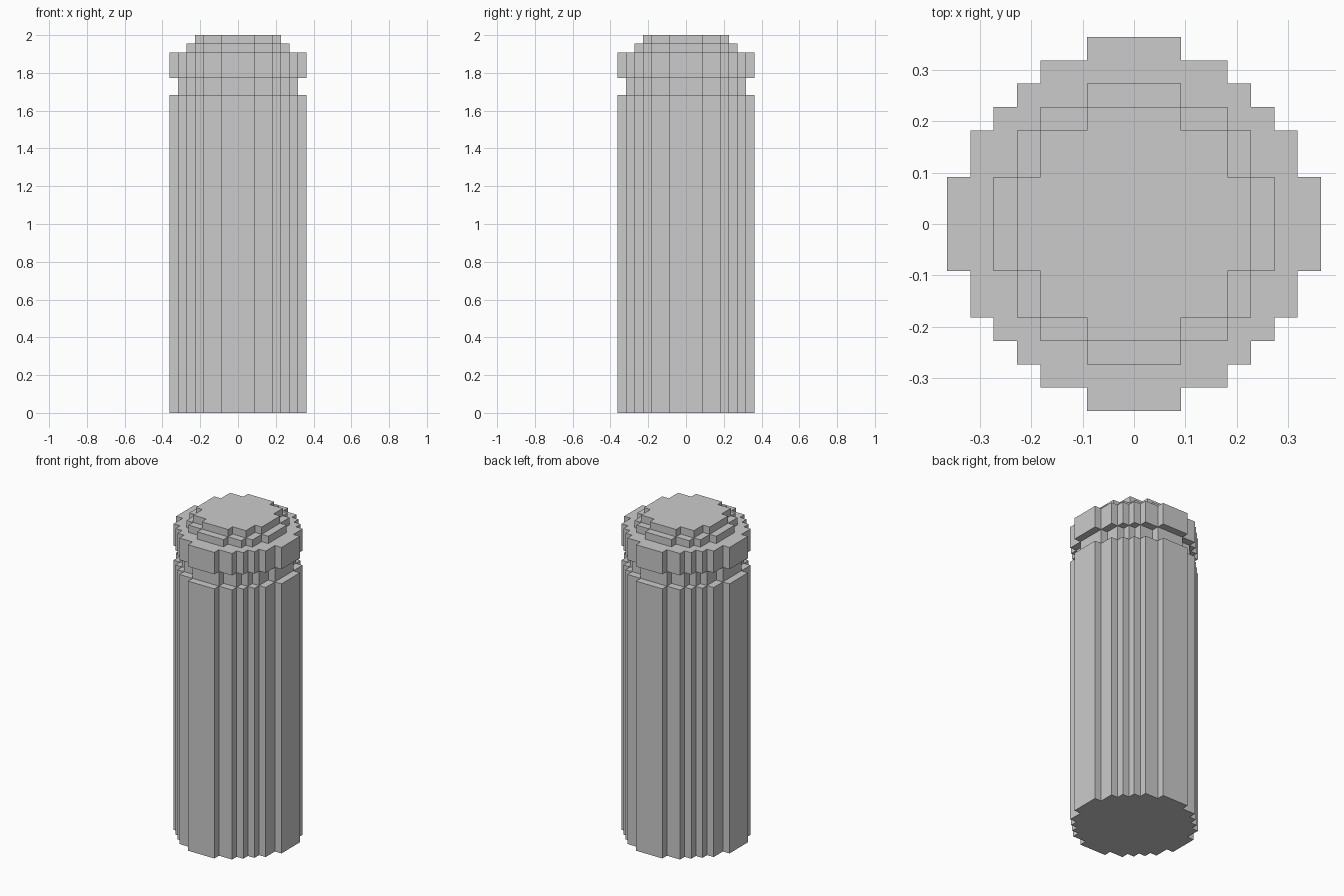
import bpy
import bmesh

if "Cube" in bpy.data.objects:
    bpy.data.objects.remove(bpy.data.objects["Cube"])

U = 1 / 22  # one block unit: the model is 44 units tall

# Stepped-circle outlines as (x, y) outer corners of one quarter, in block units
R8 = [(8, 2), (7, 4), (6, 5), (5, 6), (4, 7), (2, 8)]
R7 = [(7, 2), (6, 4), (5, 5), (4, 6), (2, 7)]
R6 = [(6, 2), (5, 4), (4, 5), (2, 6)]
R5 = [(5, 2), (4, 4), (2, 5)]


def outline(corners):
    """Full counter-clockwise outline: add inner corners, then rotate the quarter four times."""
    quarter = []
    for i, (x, y) in enumerate(corners):
        if i:
            quarter.append((x, corners[i - 1][1]))
        quarter.append((x, y))
    points = []
    for _ in range(4):
        points += quarter
        quarter = [(-y, x) for x, y in quarter]
    return points


def stepped_disc(name, corners, z0, z1):
    bm = bmesh.new()
    base = bm.faces.new([bm.verts.new((x * U, y * U, z0 * U)) for x, y in outline(corners)])
    top = bmesh.ops.extrude_face_region(bm, geom=[base], use_keep_orig=True)["geom"]
    verts = [g for g in top if isinstance(g, bmesh.types.BMVert)]
    bmesh.ops.translate(bm, verts=verts, vec=(0, 0, (z1 - z0) * U))
    bmesh.ops.recalc_face_normals(bm, faces=bm.faces[:])
    mesh = bpy.data.meshes.new(name)
    bm.to_mesh(mesh)
    bm.free()
    obj = bpy.data.objects.new(name, mesh)
    bpy.context.collection.objects.link(obj)
    return obj


# Column, recessed neck, rim and the two steps of the cap
stepped_disc("column_body", R8, 0, 37)
stepped_disc("neck_groove", R7, 37, 39)
stepped_disc("upper_rim", R8, 39, 42)
stepped_disc("cap_lower_step", R6, 42, 43)
stepped_disc("cap_upper_step", R5, 43, 44)
